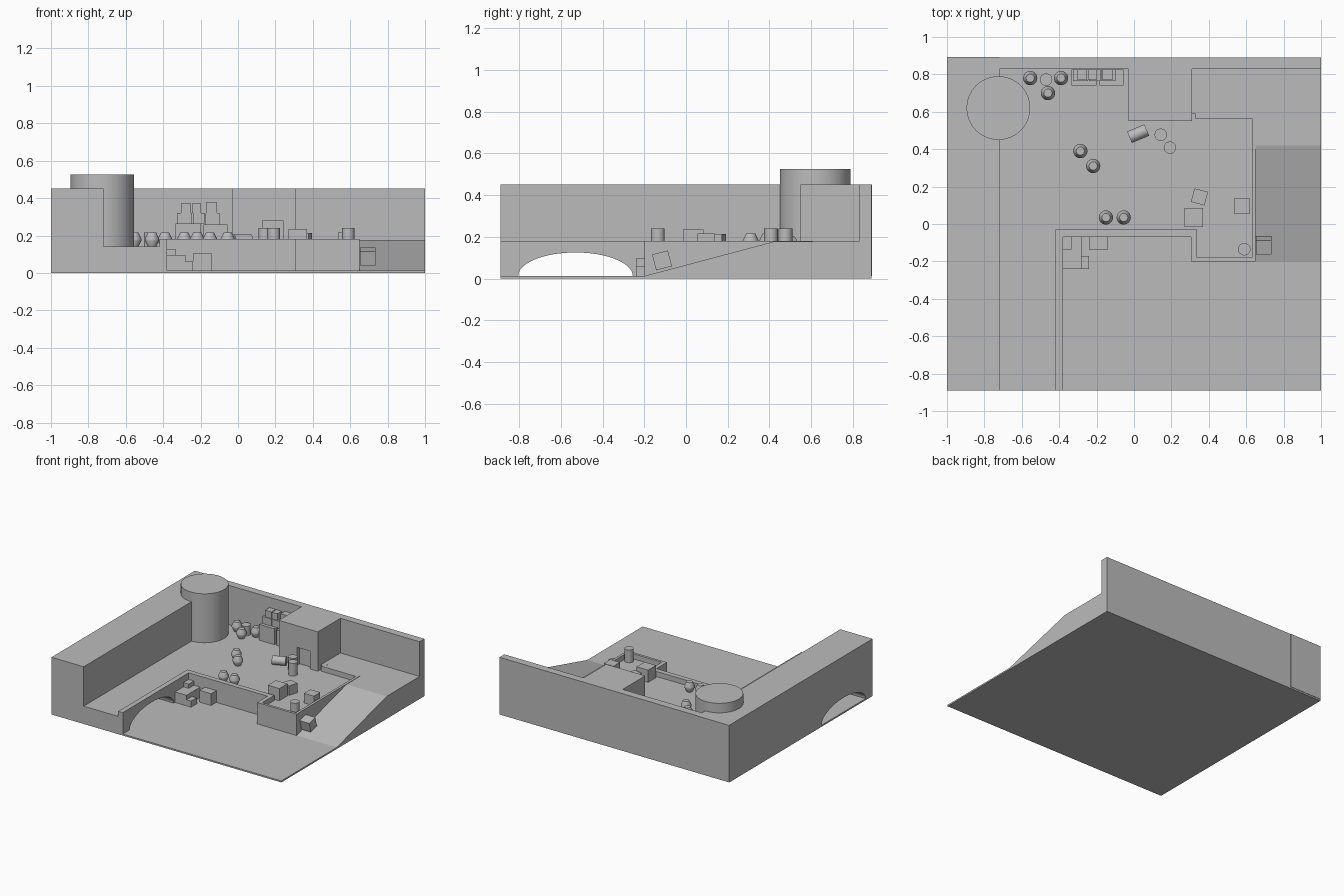
import bpy, bmesh, math
from mathutils import Matrix, Vector

if "Cube" in bpy.data.objects:
    bpy.data.objects.remove(bpy.data.objects["Cube"])

GREY = bpy.data.materials.new("stone grey")
GREY.diffuse_color = (0.5, 0.5, 0.5, 1)
GREY.use_nodes = True
GREY.node_tree.nodes["Principled BSDF"].inputs["Base Color"].default_value = GREY.diffuse_color


def finish(name, bm):
    bmesh.ops.recalc_face_normals(bm, faces=bm.faces)
    me = bpy.data.meshes.new(name)
    bm.to_mesh(me)
    bm.free()
    me.materials.append(GREY)
    ob = bpy.data.objects.new(name, me)
    bpy.context.collection.objects.link(ob)
    return ob


def prism(name, pts, lo, hi, axis="z"):
    """Extrude an outline along z (points are x, y) or along x (points are y, z)."""
    bm = bmesh.new()
    at = (lambda p, h: (p[0], p[1], h)) if axis == "z" else (lambda p, h: (h, p[0], p[1]))
    face = bm.faces.new([bm.verts.new(at(p, lo)) for p in pts])
    ext = bmesh.ops.extrude_face_region(bm, geom=[face])
    step = Vector(at((0, 0), hi - lo))
    bmesh.ops.translate(bm, vec=step, verts=[v for v in ext["geom"] if isinstance(v, bmesh.types.BMVert)])
    return finish(name, bm)


def box(name, x0, x1, y0, y1, z0, z1):
    return prism(name, [(x0, y0), (x1, y0), (x1, y1), (x0, y1)], z0, z1)


def crate(name, loc, size, rot=(0, 0, 0)):
    h = [s / 2 for s in size]
    ob = box(name, -h[0], h[0], -h[1], h[1], -h[2], h[2])
    ob.location, ob.rotation_euler = loc, rot
    return ob


def lathe(name, profile, loc, rot=(0, 0, 0), n=32):
    """Stack rings of (radius, height) and cap both ends."""
    bm = bmesh.new()
    rings = [[bm.verts.new((r * math.cos(2 * math.pi * i / n), r * math.sin(2 * math.pi * i / n), z))
              for i in range(n)] for r, z in profile]
    for a, b in zip(rings, rings[1:]):
        for i in range(n):
            j = (i + 1) % n
            bm.faces.new((a[i], a[j], b[j], b[i])).smooth = True
    bm.faces.new(rings[0])
    bm.faces.new(rings[-1])
    for e in bm.edges:
        if len(e.link_faces) == 2 and e.calc_face_angle(0) > math.radians(30):
            e.smooth = False
    ob = finish(name, bm)
    ob.location, ob.rotation_euler = loc, rot
    return ob


def cut(ob, cutter):
    mod = ob.modifiers.new("cut", "BOOLEAN")
    mod.operation, mod.solver, mod.object = "DIFFERENCE", "EXACT", cutter
    dg = bpy.context.evaluated_depsgraph_get()
    me = bpy.data.meshes.new_from_object(ob.evaluated_get(dg))
    ob.modifiers.clear()
    ob.data = me


G, F, T, W = 0.012, 0.14, 0.18, 0.45      # ground, courtyard, parapet and wall heights

# Ground and masonry
box("ground_slab", -1, 1, -0.89, 0.89, 0, G)
left_wall = box("left_wall", -1, -0.72, -0.89, 0.893, G, W)
box("back_wall", -0.72, 1, 0.83, 0.89, G, W)
outer = [(-0.38, -0.89), (-0.38, -0.07), (0.306, -0.07), (0.306, -0.2), (0.65, -0.2), (0.65, 0.59)]
courtyard = prism("courtyard", [(-0.72, -0.89)] + outer + [(0.31, 0.59), (0.31, 0.83), (-0.72, 0.83)], G, F)
inner = [(0.325, 0.565), (0.63, 0.565), (0.63, -0.18), (0.338, -0.18), (0.338, -0.03), (-0.42, -0.03), (-0.42, -0.89)]
prism("parapet", outer + [(0.35, 0.59), (0.35, 0.61), (0.325, 0.61)] + inner, F, T)

# Upper terrace and ramp
box("terrace", 0.31, 0.65, 0.59, 0.83, G, 0.177)
prism("ramp", [(-0.2, G), (0.42, 0.177), (0.83, 0.177), (0.83, G)], 0.65, 1, "x")

# Gatehouse with a recessed doorway
gate = box("gatehouse", -0.03, 0.31, 0.55, 0.83, F, W)
door = box("door_cutter", 0.13, 0.24, 0.5, 0.58, F - 0.05, 0.28)
cut(gate, door)

# Arched tunnel through the left side
arch = [(-0.53 + 0.275 * math.cos(a), G + 0.113 * math.sin(a))
        for a in (2 * math.pi * i / 48 for i in range(48))]
tunnel = prism("tunnel_cutter", arch, -1.2, -0.2, "x")
for part in (left_wall, courtyard):
    cut(part, tunnel)
for helper in (door, tunnel):
    bpy.data.objects.remove(helper)

# Round tower
lathe("tower", [(0.17, 0), (0.17, 0.385)], (-0.725, 0.62, F), n=64)

# Clay pots
for x, y in [(-0.555, 0.78), (-0.39, 0.78), (-0.46, 0.70), (-0.287, 0.39),
             (-0.218, 0.31), (-0.15, 0.035), (-0.055, 0.035)]:
    lathe("pot", [(0.022, 0), (0.038, 0.032), (0.038, 0.043), (0.022, 0.075)], (x, y, F), n=24)

# Barrels, four upright and one lying down
for x, y, h in [(-0.47, 0.772, 0.075), (0.143, 0.477, 0.1), (0.192, 0.408, 0.1), (0.59, -0.135, 0.1)]:
    lathe("barrel", [(0.033, 0), (0.033, h)], (x, y, F))
lathe("fallen_barrel", [(0.033, -0.05), (0.033, 0.05)], (0.022, 0.483, F + 0.033),
      (0, math.pi / 2, math.radians(23)))

# Loose crates on the bastion and the ramp
crate("bastion_crate", (0.32, 0.035, 0.188), (0.1, 0.1, 0.096))
crate("bastion_crate", (0.35, 0.145, 0.177), (0.075, 0.075, 0.075), (0, 0, math.radians(-15)))
crate("bastion_crate", (0.578, 0.096, 0.178), (0.085, 0.08, 0.076))
crate("ramp_crate", (0.693, -0.115, 0.087), (0.082, 0.078, 0.078), (math.radians(14.5), 0, 0))

# Crates stacked against the back wall
for x0, x1, y0, z0, z1 in [(-0.335, -0.2, 0.74, F, 0.265), (-0.185, -0.055, 0.74, F, 0.26),
                           (-0.325, -0.245, 0.765, 0.265, 0.32), (-0.24, -0.18, 0.765, 0.265, 0.32),
                           (-0.175, -0.1, 0.765, 0.26, 0.32), (-0.305, -0.25, 0.772, 0.32, 0.372),
                           (-0.245, -0.197, 0.772, 0.32, 0.372), (-0.17, -0.112, 0.772, 0.32, 0.38)]:
    box("stacked_crate", x0, x1, y0, 0.825, z0, z1)

# Crates on the lower ground beside the retaining wall
for x0, x1, y0, y1, z0, z1 in [(-0.38, -0.28, -0.24, -0.07, G, 0.095), (-0.28, -0.24, -0.24, -0.17, G, 0.06),
                               (-0.24, -0.14, -0.135, -0.07, G, 0.105), (-0.38, -0.335, -0.135, -0.07, 0.095, 0.128)]:
    box("lower_crate", x0, x1, y0, y1, z0, z1)
